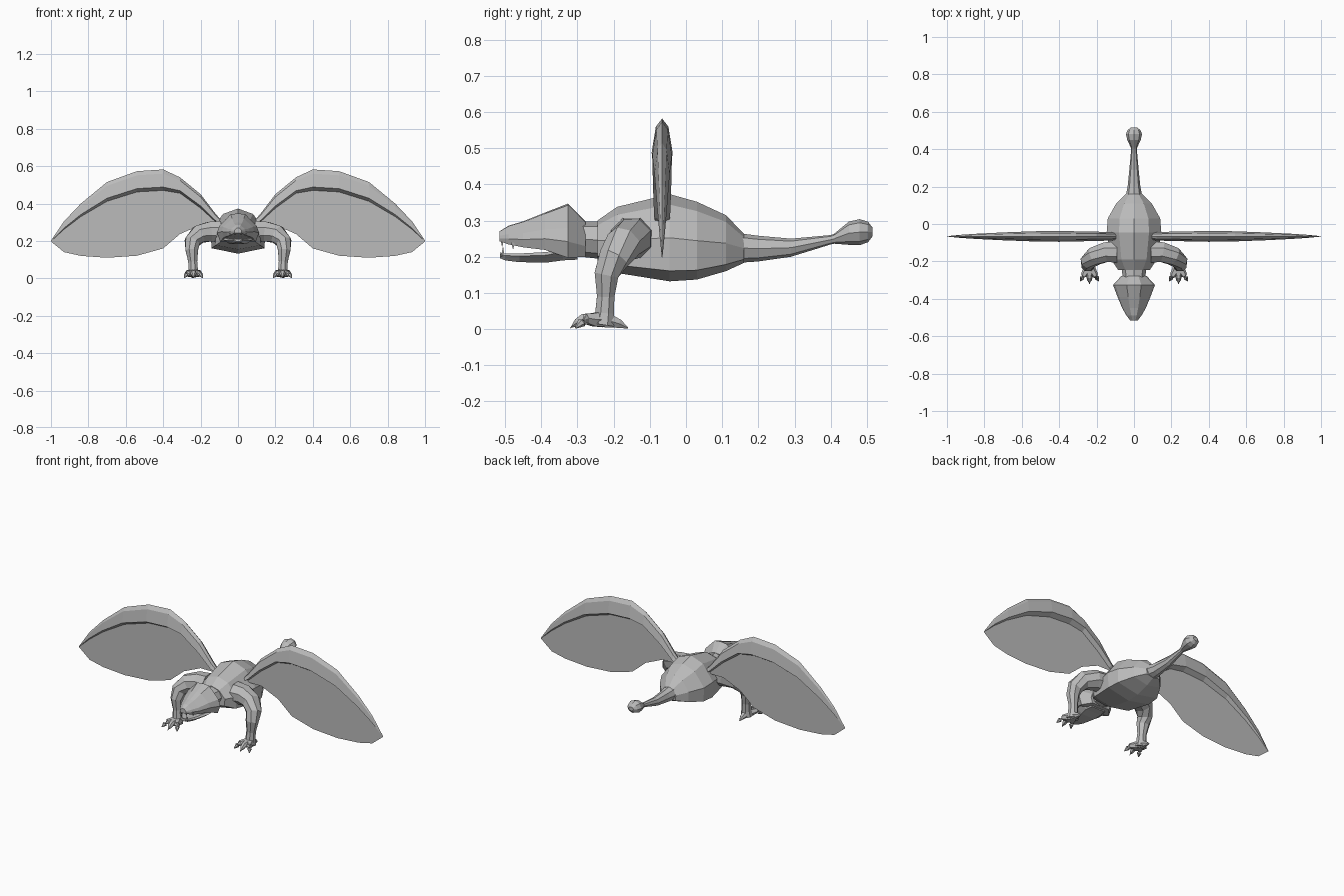
import bpy, bmesh, math
from mathutils import Vector

if "Cube" in bpy.data.objects:
    bpy.data.objects.remove(bpy.data.objects["Cube"])

stone = bpy.data.materials.new("plain grey")
stone.diffuse_color = (0.5, 0.5, 0.5, 1)
stone.use_nodes = True
stone.node_tree.nodes["Principled BSDF"].inputs["Base Color"].default_value = stone.diffuse_color


def finish(name, bm, mirror=False):
    if bm.faces:
        bmesh.ops.recalc_face_normals(bm, faces=bm.faces)
    me = bpy.data.meshes.new(name)
    bm.to_mesh(me)
    bm.free()
    me.materials.append(stone)
    ob = bpy.data.objects.new(name, me)
    bpy.context.collection.objects.link(ob)
    if mirror:
        m = ob.modifiers.new("mirror", 'MIRROR')
        m.use_clip = False
        m.use_mirror_merge = False
    return ob


def loft(bm, rings):
    vs = [[bm.verts.new(p) for p in r] for r in rings]
    n = len(vs[0])
    for a, b in zip(vs, vs[1:]):
        for i in range(n):
            j = (i + 1) % n
            bm.faces.new((a[i], a[j], b[j], b[i]))
    bm.faces.new(vs[0])
    bm.faces.new(vs[-1][::-1])


def trunk(name, rows, section):
    """Rows of (y, half width, bottom, top) swept with a half section of (x, height) factors."""
    full = section + [(-x, h) for x, h in section[::-1] if x > 0]
    bm = bmesh.new()
    loft(bm, [[(w * x, y, b + (t - b) * h) for x, h in full] for y, w, b, t in rows])
    return finish(name, bm)


def tube(bm, path, sides=8):
    """Path of (x, y, z, radius)."""
    pts = [Vector(p[:3]) for p in path]
    rings = []
    for i, p in enumerate(pts):
        d = (pts[min(i + 1, len(pts) - 1)] - pts[max(i - 1, 0)]).normalized()
        u = Vector((0, 1, 0.01))
        u = (u - d * u.dot(d)).normalized() if abs(d.y) < 0.8 else d.cross(Vector((1, 0, 0))).normalized()
        v = d.cross(u)
        rings.append([p + path[i][3] * (u * math.cos(a) + v * math.sin(a))
                      for a in [2 * math.pi * (k + .5) / sides for k in range(sides)]])
    loft(bm, rings)


# Body: ridged back, flat flanks, shallow keel
trunk("body", [(-.245, .085, .19, .30), (-.19, .122, .155, .338), (-.045, .146, .132, .373),
               (.03, .14, .137, .352), (.11, .095, .16, .315), (.16, .045, .183, .264)],
      [(0, 1), (.55, .88), (1, .5), (.97, .12), (0, 0)])

# Tail and end knob
octo = [(0, 1), (.7, .86), (1, .5), (.7, .14), (0, 0)]
trunk("tail", [(.14, .046, .183, .266), (.20, .034, .187, .258), (.29, .025, .2, .25),
               (.40, .015, .234, .26), (.43, .016, .24, .27)], octo)
trunk("tail_knob", [(.41, .018, .236, .264), (.45, .036, .233, .297), (.48, .043, .232, .304),
                    (.503, .034, .24, .297), (.516, .016, .257, .28)], octo)

# Neck, head and jaw
trunk("neck", [(-.29, .06, .2, .298), (-.2, .07, .19, .297)], octo)
trunk("head", [(-.278, .068, .2, .298), (-.326, .112, .197, .347), (-.39, .088, .219, .322),
               (-.45, .063, .226, .298), (-.49, .04, .234, .286), (-.516, .02, .243, .27)],
      [(0, 1), (.35, .97), (.9, .55), (1, .3), (.85, 0)])
trunk("jaw", [(-.3, .07, .192, .235), (-.34, .085, .19, .225), (-.385, .075, .184, .213),
              (-.46, .05, .185, .209), (-.5, .03, .19, .209), (-.514, .018, .196, .212)],
      [(0, .85), (.85, 1), (1, .7), (.6, 0)])

# Teeth
bm = bmesh.new()
for x, y, z0, z1 in [(.016, -.508, .25, .228), (.04, -.478, .24, .222), (.018, -.506, .2, .226)]:
    tube(bm, [(x, y, z0, .007), (x, y, z1, .001)], 4)
finish("teeth", bm, True)

# Legs
bm = bmesh.new()
tube(bm, [(.09, -.15, .25, .062), (.15, -.15, .25, .057), (.21, -.172, .235, .052),
          (.245, -.2, .195, .044), (.247, -.22, .15, .036), (.242, -.222, .09, .026),
          (.24, -.225, .045, .028), (.24, -.23, .012, .034)])
finish("leg", bm, True)

# Feet: three toes with claws and a heel spur
bm = bmesh.new()
for ang in (-32, 0, 32):
    dx, dy = math.sin(math.radians(ang)), -math.cos(math.radians(ang))
    tube(bm, [(.238 + dx * s, -.225 + dy * s, z, r)
              for s, z, r in ((0, .028, .026), (.035, .026, .021), (.06, .028, .016), (.075, .018, .013), (.095, .003, .002))], 6)
tube(bm, [(.24, -.22, .025, .024), (.24, -.185, .015, .014), (.24, -.16, .003, .002)], 6)
for v in bm.verts:
    v.co.z = max(v.co.z, 0)
finish("foot", bm, True)

# Wing arms: x, bottom, top, half thickness
bm = bmesh.new()
arm = [(.08, .285, .30, .016), (.12, .302, .345, .022), (.20, .375, .45, .025), (.31, .455, .54, .027),
       (.40, .470, .582, .029), (.54, .462, .573, .027), (.70, .412, .515, .021),
       (.84, .33, .40, .014), (.93, .262, .305, .008), (1.0, .198, .202, .001)]
Y = -.066
loft(bm, [[(x, Y, t), (x, Y + .6 * h, t - .2 * (t - b)), (x, Y + h, b + .16 * (t - b)), (x, Y, b),
           (x, Y - h, b + .16 * (t - b)), (x, Y - .6 * h, t - .2 * (t - b))] for x, b, t, h in arm])
finish("wing_arm", bm, True)

# Wing membrane: flat sheet from the arm down to the trailing edge
bm = bmesh.new()
edge = [.275, .285, .285, .237, .16, .121, .11, .12, .14, .197]
top = [bm.verts.new((a[0], Y, a[1] + .02 * min(1, (1 - a[0]) * 8))) for a in arm]
low = [bm.verts.new((a[0], Y, z)) for a, z in zip(arm, edge)]
for i in range(len(arm) - 1):
    bm.faces.new((top[i], low[i], low[i + 1], top[i + 1]))
finish("wing_membrane", bm, True)
